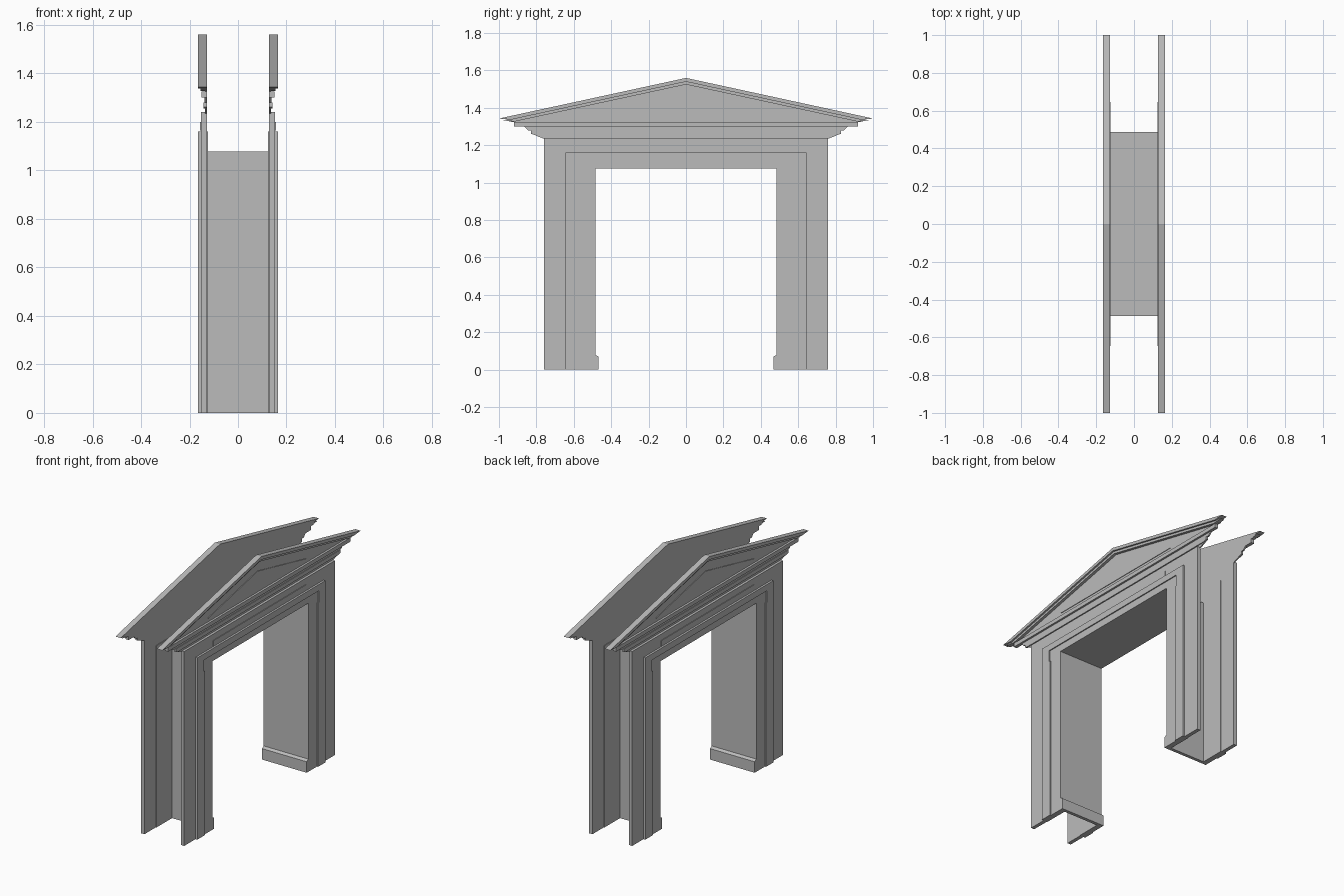
import bpy
import bmesh

cube = bpy.data.objects.get("Cube")
if cube:
    bpy.data.objects.remove(cube, do_unlink=True)

stone = bpy.data.materials.new("grey_stone")
stone.use_nodes = True
GREY = (0.5, 0.5, 0.5, 1)
stone.diffuse_color = GREY
stone.node_tree.nodes["Principled BSDF"].inputs["Base Color"].default_value = GREY


def prism(name, outline, x0, x1):
    """Extrude a (y, z) outline from x0 to x1."""
    bm = bmesh.new()
    face = bm.faces.new([bm.verts.new((x0, y, z)) for y, z in outline])
    grown = bmesh.ops.extrude_face_region(bm, geom=[face])
    moved = [v for v in grown["geom"] if isinstance(v, bmesh.types.BMVert)]
    bmesh.ops.translate(bm, verts=moved, vec=(x1 - x0, 0, 0))
    bmesh.ops.recalc_face_normals(bm, faces=bm.faces)
    mesh = bpy.data.meshes.new(name)
    bm.to_mesh(mesh)
    bm.free()
    mesh.materials.append(stone)
    obj = bpy.data.objects.new(name, mesh)
    bpy.context.collection.objects.link(obj)


def pair(name, outline, x0, x1):
    """The same part on both facades."""
    prism("left_" + name, outline, x0, x1)
    prism("right_" + name, outline, -x1, -x0)


def symmetric(half):
    """Complete a right half outline, listed bottom to top."""
    return half + [(-y, z) for y, z in reversed(half)]


def arch(outer, inner):
    """Door-shaped outline between two half outlines."""
    return symmetric(outer) + list(reversed(symmetric(inner)))


def chevron(half, foot, top, drop):
    """Sloping band following the gable, with undercut ends."""
    end = half - 0.065
    low = foot + 0.065 * (top - foot) / half - drop
    return [(half, foot), (0, top), (-half, foot),
            (-end, low), (0, top - drop), (end, low)]


BACK = 0.128
opening = [(0.485, 0), (0.485, 1.075)]
eared = [(0.57, 0), (0.57, 1.045), (0.58, 1.045), (0.58, 1.12)]
frame = [(0.645, 0), (0.645, 1.16)]

# Facade wall and the stepped door surround
pair("facade_wall", arch([(0.76, 0), (0.76, 1.24)], opening), BACK, 0.152)
pair("outer_architrave", arch(frame, eared), 0.124, 0.165)
pair("inner_architrave", arch(eared, opening), 0.124, 0.158)

# Thin raised panel on the frieze
pair("frieze_panel", symmetric([(0.47, 1.165), (0.47, 1.2)]), 0.15, 0.156)

# Stacked horizontal cornice
pair("bed_moulding", symmetric([(0.76, 1.235), (0.8, 1.25), (0.81, 1.257)]), BACK, 0.136)
pair("lower_cornice", symmetric([(0.81, 1.255), (0.83, 1.262), (0.83, 1.28)]), BACK, 0.142)
pair("middle_cornice", symmetric([(0.845, 1.28), (0.865, 1.3)]), BACK, 0.138)
pair("upper_cornice", symmetric([(0.92, 1.3), (0.92, 1.325)]), BACK, 0.15)

# Gable with its raised panel and raking mouldings
pair("tympanum", [(0.95, 1.325), (0, 1.54), (-0.95, 1.325)], BACK, 0.136)
pair("gable_panel", [(0.5, 1.35), (0, 1.46), (-0.5, 1.35)], 0.134, 0.14)
pair("raking_moulding", chevron(0.98, 1.333, 1.545, 0.02), BACK, 0.154)
pair("raking_cornice", chevron(1.0, 1.343, 1.56, 0.02), BACK, 0.165)

# Lining of the passage
prism("passage_lining", arch([(0.488, 0), (0.488, 1.078)], opening), -0.126, 0.126)

# Plinths at the feet of the passage
for side, sign in (("left", 1), ("right", -1)):
    profile = [(0.487, 0), (0.467, 0), (0.467, 0.07), (0.485, 0.08), (0.487, 0.08)]
    prism(side + "_jamb_plinth", [(sign * y, z) for y, z in profile], -0.158, 0.158)
